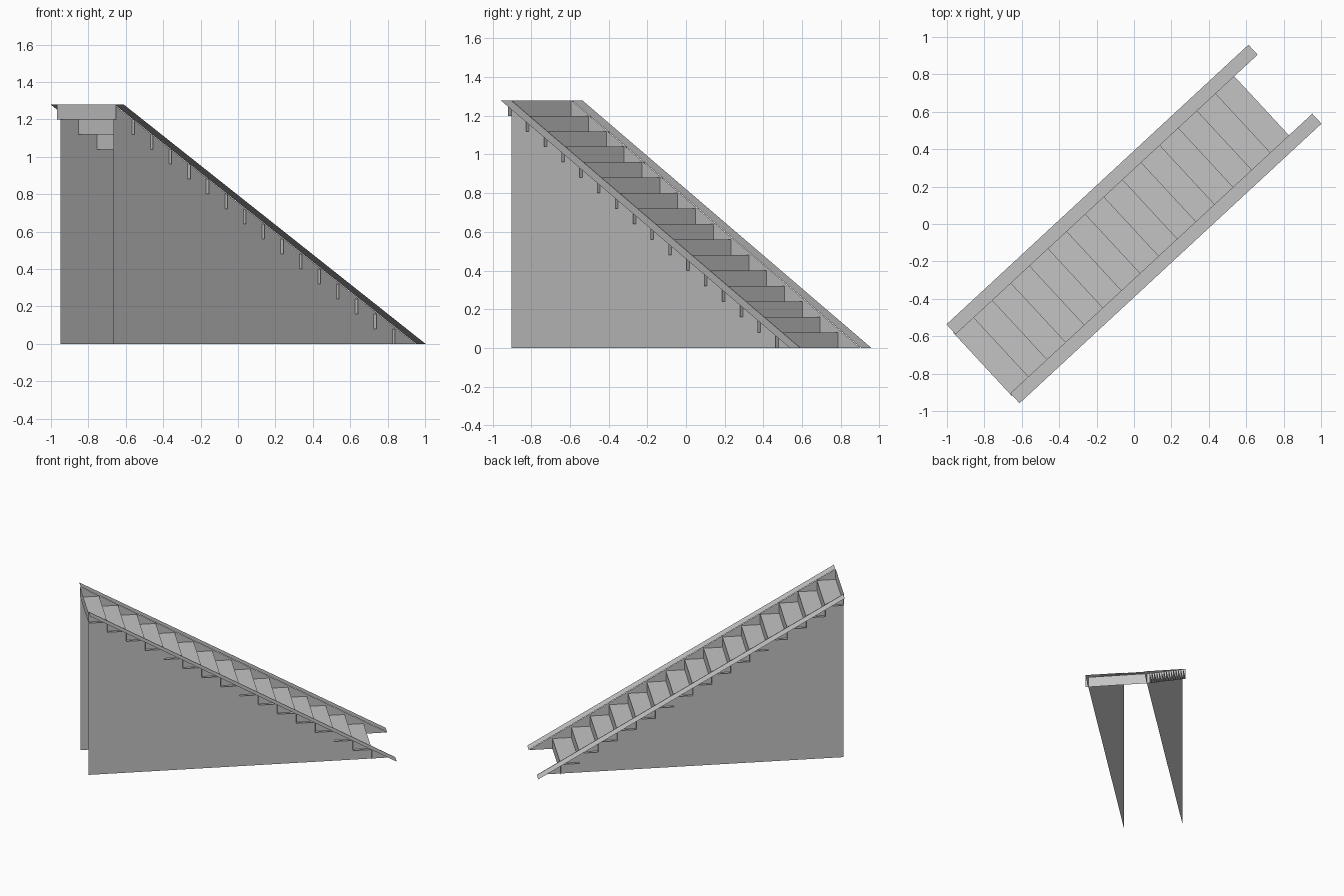
import bpy
import math

cube = bpy.data.objects.get("Cube")
if cube:
    bpy.data.objects.remove(cube, do_unlink=True)

HEIGHT = 1.28        # floor to landing
HALF_RUN = 1.1       # half the plan length
RAIL_IN, RAIL_OUT = 0.215, 0.2875
WALL_Y = 0.21
STEP_HALF = 0.231    # steps poke slightly through the side walls
STEPS = 16
FIRST_RISER, LAST_RISER = 0.93, -1.104
TURN = math.radians(42.8)

grey = bpy.data.materials.new("light_grey")
grey.use_nodes = True
colour = (0.55, 0.55, 0.55, 1)
grey.diffuse_color = colour
grey.node_tree.nodes["Principled BSDF"].inputs["Base Color"].default_value = colour


def add_sheet(name, verts, faces):
    """Flat sheet object, turned to the diagonal of the staircase."""
    mesh = bpy.data.meshes.new(name)
    mesh.from_pydata(verts, [], faces)
    mesh.materials.append(grey)
    obj = bpy.data.objects.new(name, mesh)
    obj.rotation_euler.z = TURN
    bpy.context.collection.objects.link(obj)
    return obj


# Steps: one folded strip of alternating risers and treads
going = (FIRST_RISER - LAST_RISER) / (STEPS - 1)
rise = HEIGHT / STEPS
profile = []
for i in range(STEPS):
    x = FIRST_RISER - i * going
    profile += [(x, i * rise), (x, (i + 1) * rise)]
verts = [(x, y, z) for x, z in profile for y in (-STEP_HALF, STEP_HALF)]
faces = [(2 * i, 2 * i + 1, 2 * i + 3, 2 * i + 2) for i in range(len(profile) - 1)]
add_sheet("steps", verts, faces)

# Side walls and sloping rails, one of each per side
for side, label in ((-1, "left"), (1, "right")):
    y = side * WALL_Y
    wall = [(-HALF_RUN, y, 0), (HALF_RUN, y, 0), (-HALF_RUN, y, HEIGHT)]
    add_sheet(label + "_side_wall", wall, [(0, 1, 2) if side < 0 else (2, 1, 0)])

    low, high = sorted((side * RAIL_IN, side * RAIL_OUT))
    rail = [(-HALF_RUN, low, HEIGHT), (HALF_RUN, low, 0),
            (HALF_RUN, high, 0), (-HALF_RUN, high, HEIGHT)]
    add_sheet(label + "_rail", rail, [(0, 1, 2, 3)])
